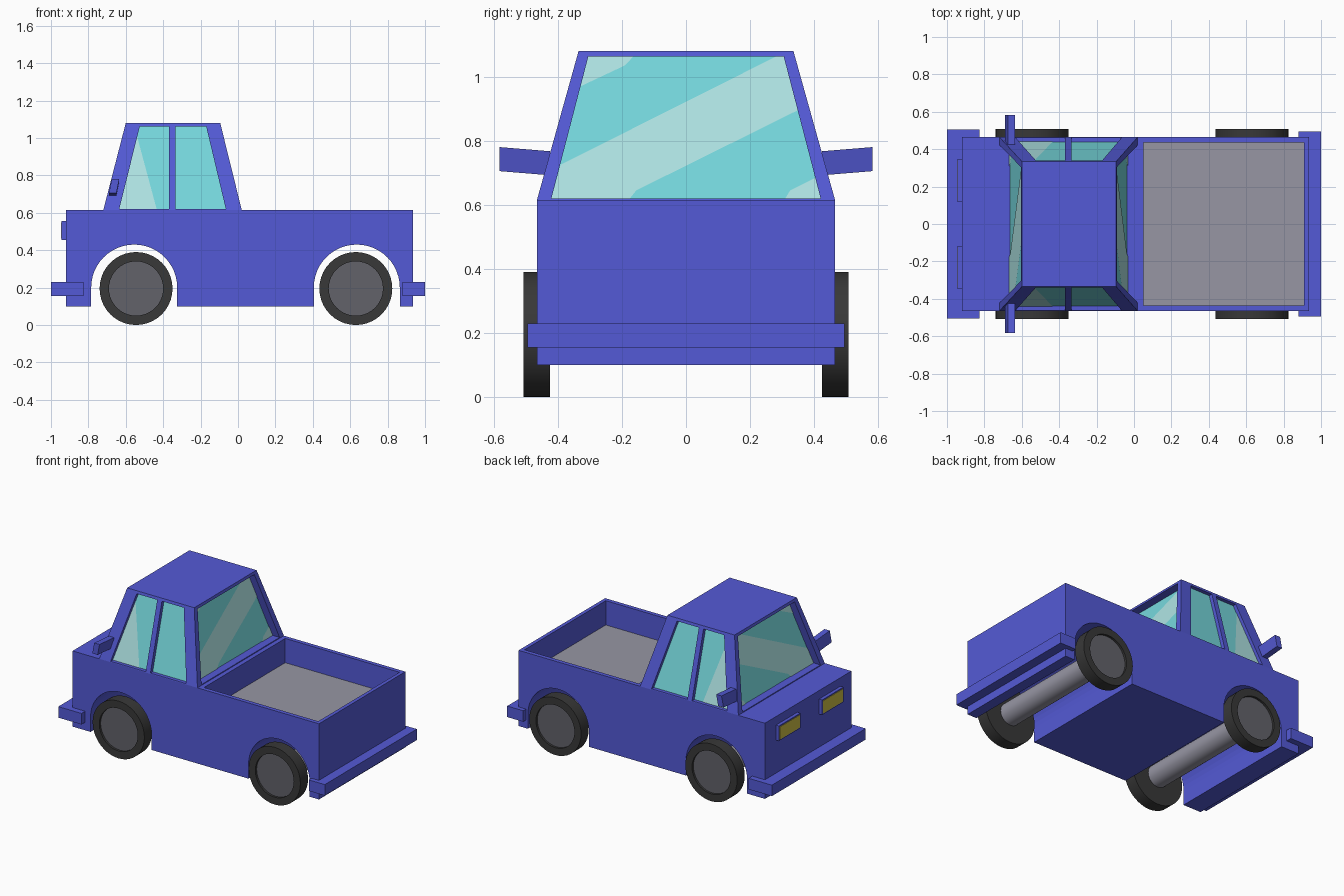
import bpy, bmesh, math
from mathutils import Vector

if "Cube" in bpy.data.objects:
    bpy.data.objects.remove(bpy.data.objects["Cube"])


def material(name, r, g, b):
    m = bpy.data.materials.new(name)
    lin = [((c / 255 + 0.055) / 1.055) ** 2.4 for c in (r, g, b)]
    m.diffuse_color = (*lin, 1)
    m.use_nodes = True
    m.node_tree.nodes["Principled BSDF"].inputs["Base Color"].default_value = m.diffuse_color
    return m


BLUE = material("blue paint", 84, 90, 214)
GLASS = material("teal glass", 118, 216, 221)
SHINE = material("pale glass shine", 175, 228, 228)
GREY = material("grey metal", 151, 150, 164)
TYRE = material("black rubber", 56, 56, 56)
HUB = material("dark grey hub", 98, 98, 106)
LAMP = material("yellow lamp", 205, 190, 70)


def finish(name, bm, mats, smooth=False, recalc=True):
    if recalc:
        bmesh.ops.remove_doubles(bm, verts=bm.verts, dist=1e-5)
        bmesh.ops.recalc_face_normals(bm, faces=bm.faces)
    me = bpy.data.meshes.new(name)
    bm.to_mesh(me)
    bm.free()
    for m in mats:
        me.materials.append(m)
    ob = bpy.data.objects.new(name, me)
    bpy.context.collection.objects.link(ob)
    if smooth:
        bpy.ops.object.select_all(action='DESELECT')
        ob.select_set(True)
        bpy.context.view_layer.objects.active = ob
        bpy.ops.object.shade_smooth_by_angle(angle=math.radians(35))
    return ob


def box(name, x0, x1, y0, y1, z0, z1, mat):
    bm = bmesh.new()
    bmesh.ops.create_cube(bm, size=1)
    for v in bm.verts:
        v.co = (x1 if v.co.x > 0 else x0, y1 if v.co.y > 0 else y0, z1 if v.co.z > 0 else z0)
    return finish(name, bm, [mat])


def lathe_y(name, cx, cz, profile, mats, mat_of=None, n=40):
    # spin (radius, y) points around a wheel axis parallel to y
    bm = bmesh.new()
    rings = [[bm.verts.new((cx + r * math.cos(2 * math.pi * i / n), y,
                            cz + r * math.sin(2 * math.pi * i / n))) for i in range(n)]
             for r, y in profile]
    for k in range(len(rings) - 1):
        for i in range(n):
            j = (i + 1) % n
            bm.faces.new((rings[k][i], rings[k][j], rings[k + 1][j], rings[k + 1][i]))
    bm.faces.new(rings[0])
    f = bm.faces.new(rings[-1])
    if len(mats) > 1:
        f.material_index = 1
    return finish(name, bm, mats, smooth=True)


# body: side profile with two wheel arches, then a sunken bed
ARCH_R, ARCH_Z, HALF = 0.23, 0.2, 0.465
prof = [(-0.92, 0.615), (-0.92, 0.10)]
for cx in (-0.555, 0.635):
    prof.append((cx - ARCH_R, 0.10))
    for i in range(25):
        a = math.pi * (1 - i / 24)
        prof.append((cx + ARCH_R * math.cos(a), ARCH_Z + ARCH_R * math.sin(a)))
    prof.append((cx + ARCH_R, 0.10))
prof += [(0.935, 0.10), (0.935, 0.615)]
bm = bmesh.new()
face = bm.faces.new([bm.verts.new((x, -HALF, z)) for x, z in prof])
ext = bmesh.ops.extrude_face_region(bm, geom=[face])
for v in ext["geom"]:
    if isinstance(v, bmesh.types.BMVert):
        v.co.y = HALF
bmesh.ops.recalc_face_normals(bm, faces=bm.faces)
top = next(f for f in bm.faces if all(v.co.z > 0.61 for v in f.verts))
bmesh.ops.inset_individual(bm, faces=[top], thickness=0.04)
for v in top.verts:
    v.co.x = 0.05 if v.co.x < 0 else 0.91
floor = bmesh.ops.extrude_discrete_faces(bm, faces=[top])["faces"][0]
rim = [v.co.copy() for v in floor.verts]
low = list(floor.verts)
upper = [min((v for v in bm.verts if v not in low), key=lambda u: (u.co - c).length) for c in rim] \
    if not any(e for v in low for e in v.link_edges if e not in floor.edges) else None
for v in low:
    v.co.z = 0.45
if upper:  # bed walls when the extrude left the floor loose
    for c0, c1, l1, l0 in zip(rim, rim[1:] + rim[:1], low[1:] + low[:1], low):
        bm.faces.new((bm.verts.new(c0), bm.verts.new(c1), l1, l0))
floor.material_index = 1
finish("truck_body", bm, [BLUE, GREY])

# cab: slanted shell with recessed windows
Z0, Z1, W0, W1 = 0.615, 1.08, 0.62, 1.062


def lerp(a, b, z):
    return a + (b - a) * (z - Z0) / (Z1 - Z0)


def side(s):
    return lambda x, z: Vector((x, s * lerp(0.465, 0.335, z), z))


def end(a, b):
    return lambda y, z: Vector((lerp(a, b, z), y, z))


MID = -0.3525
shine_side = [[(-0.54, 1.01), (-0.635, W0), (-0.435, W0)]]
shine_end = [[(-0.305, W1), (-0.165, W1), (-0.19, 1.035), (-0.328, 0.97)],
             [(-0.42, W0), (-0.391, 0.725), (0.28, W1), (0.305, W1), (0.349, 0.895),
              (-0.155, 0.645), (-0.175, W0)],
             [(0.31, W0), (0.325, 0.645), (0.405, 0.685), (0.42, W0)]]
panels = []  # surface, outer quad, window quad, recess, shine shapes
for s in (-1, 1):
    panels.append((side(s), [(-0.72, Z0), (MID, Z0), (MID, Z1), (-0.60, Z1)],
                   [(-0.635, W0), (-0.37, W0), (-0.37, W1), (-0.525, W1)],
                   Vector((0, -0.025 * s, 0)), shine_side))
    panels.append((side(s), [(MID, Z0), (0.02, Z0), (-0.095, Z1), (MID, Z1)],
                   [(-0.335, W0), (-0.065, W0), (-0.17, W1), (-0.335, W1)],
                   Vector((0, -0.025 * s, 0)), []))
for a, b, d in ((-0.72, -0.60, 0.055), (0.02, -0.095, -0.055)):
    panels.append((end(a, b), [(-0.465, Z0), (0.465, Z0), (0.335, Z1), (-0.335, Z1)],
                   [(-0.42, W0), (0.42, W0), (0.305, W1), (-0.305, W1)],
                   Vector((d, 0, 0)), shine_end))
bm, shine = bmesh.new(), bmesh.new()


def add(b, pts, mat=0):
    f = b.faces.new([b.verts.new(p) for p in pts])
    f.material_index = mat
    return f


for surf, outer, win, d, shapes in panels:
    o = [surf(*p) for p in outer]
    w = [surf(*p) for p in win]
    g = [p + d for p in w]
    for i in range(4):
        j = (i + 1) % 4
        add(bm, (o[i], o[j], w[j], w[i]))
        add(bm, (w[i], w[j], g[j], g[i]))
    add(bm, g, 1)
    for shape in shapes:
        f = add(shine, [surf(*p) + d * 0.93 for p in shape])
        f.normal_update()
        if f.normal.dot(d) > 0:
            f.normal_flip()
add(bm, [(-0.60, -0.335, Z1), (MID, -0.335, Z1), (-0.095, -0.335, Z1),
         (-0.095, 0.335, Z1), (MID, 0.335, Z1), (-0.60, 0.335, Z1)])
finish("cab", bm, [BLUE, GLASS])
finish("window_shine", shine, [SHINE], recalc=False)

# bumpers
box("front_bumper", -1.0, -0.825, -0.505, 0.505, 0.155, 0.23, BLUE)
box("rear_bumper", 0.88, 1.0, -0.495, 0.495, 0.155, 0.23, BLUE)

for s, tag in ((-1, "right"), (1, "left")):
    # headlights: blue housing with yellow lens
    ya, yb = sorted((s * 0.117, s * 0.347))
    box(f"{tag}_headlight_housing", -0.943, -0.90, ya, yb, 0.455, 0.557, BLUE)
    box(f"{tag}_headlight_lens", -0.946, -0.94, ya + 0.008, yb - 0.008, 0.463, 0.549, LAMP)
    # wing mirrors: leaning blocks, outer end slightly raised
    bm = bmesh.new()
    bmesh.ops.create_cube(bm, size=1)
    for v in bm.verts:
        out, up = v.co.y > 0, v.co.z > 0
        v.co = ((-0.65 if v.co.x > 0 else -0.69) + (0.015 if up else 0),
                s * (0.582 if out else 0.425),
                (0.78 if up else 0.705) - (0 if out else 0.013))
    finish(f"{tag}_mirror", bm, [BLUE])

# wheels and axles
for cx, end_name in ((-0.545, "front"), (0.63, "rear")):
    lathe_y(f"{end_name}_axle", cx, 0.195, [(0.075, -0.44), (0.075, 0.44)], [GREY])
    for s, tag in ((-1, "right"), (1, "left")):
        lathe_y(f"{end_name}_{tag}_tyre", cx, 0.195,
                [(0.195, s * 0.425), (0.195, s * 0.507), (0.145, s * 0.507),
                 (0.145, s * 0.492)], [TYRE, HUB])
